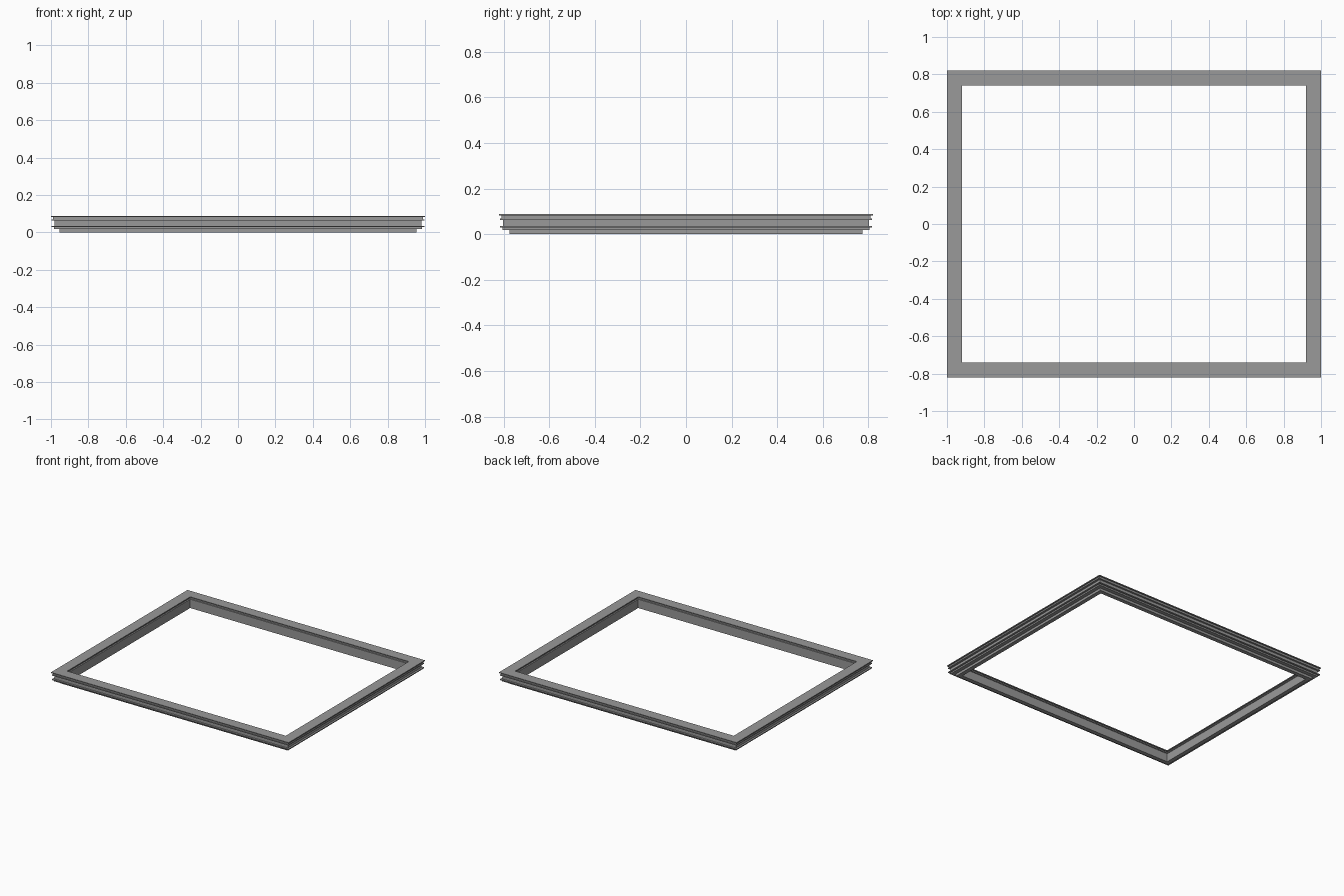
import bpy, bmesh

if "Cube" in bpy.data.objects:
    bpy.data.objects.remove(bpy.data.objects["Cube"])

HX, HY = 1.0, 0.82  # outer half sizes

# Cross-section: (inset from outer edge, height)
PROFILE = [
    (0.0, 0.088), (0.0, 0.082),        # top outer lip
    (0.01, 0.082), (0.01, 0.069),
    (0.004, 0.069), (0.004, 0.063),    # upper outer fin
    (0.018, 0.063), (0.018, 0.035),    # outer channel
    (0.004, 0.035), (0.004, 0.029),    # lower outer fin
    (0.016, 0.029), (0.016, 0.018),
    (0.045, 0.018), (0.045, 0.0),      # foot
    (0.076, 0.0), (0.076, 0.063),      # inner wall
    (0.08, 0.063), (0.08, 0.069),      # inner fin
    (0.07, 0.069), (0.07, 0.082),
    (0.08, 0.082), (0.08, 0.088),      # top inner lip
]


def mitred_frame(name, profile):
    bm = bmesh.new()
    rings = [[bm.verts.new((sx * (HX - d), sy * (HY - d), z)) for d, z in profile]
             for sx, sy in ((-1, -1), (1, -1), (1, 1), (-1, 1))]
    n = len(profile)
    for k in range(4):
        a, b = rings[k], rings[(k + 1) % 4]
        for i in range(n):
            j = (i + 1) % n
            bm.faces.new((a[i], a[j], b[j], b[i]))
    bmesh.ops.recalc_face_normals(bm, faces=bm.faces)
    mesh = bpy.data.meshes.new(name)
    bm.to_mesh(mesh)
    bm.free()
    obj = bpy.data.objects.new(name, mesh)
    bpy.context.collection.objects.link(obj)
    return obj


frame = mitred_frame("rectangular_frame", PROFILE)

# Dark grey finish
grey = bpy.data.materials.new("dark_grey")
grey.diffuse_color = (0.32, 0.32, 0.32, 1.0)
grey.use_nodes = True
grey.node_tree.nodes["Principled BSDF"].inputs["Base Color"].default_value = grey.diffuse_color
frame.data.materials.append(grey)
